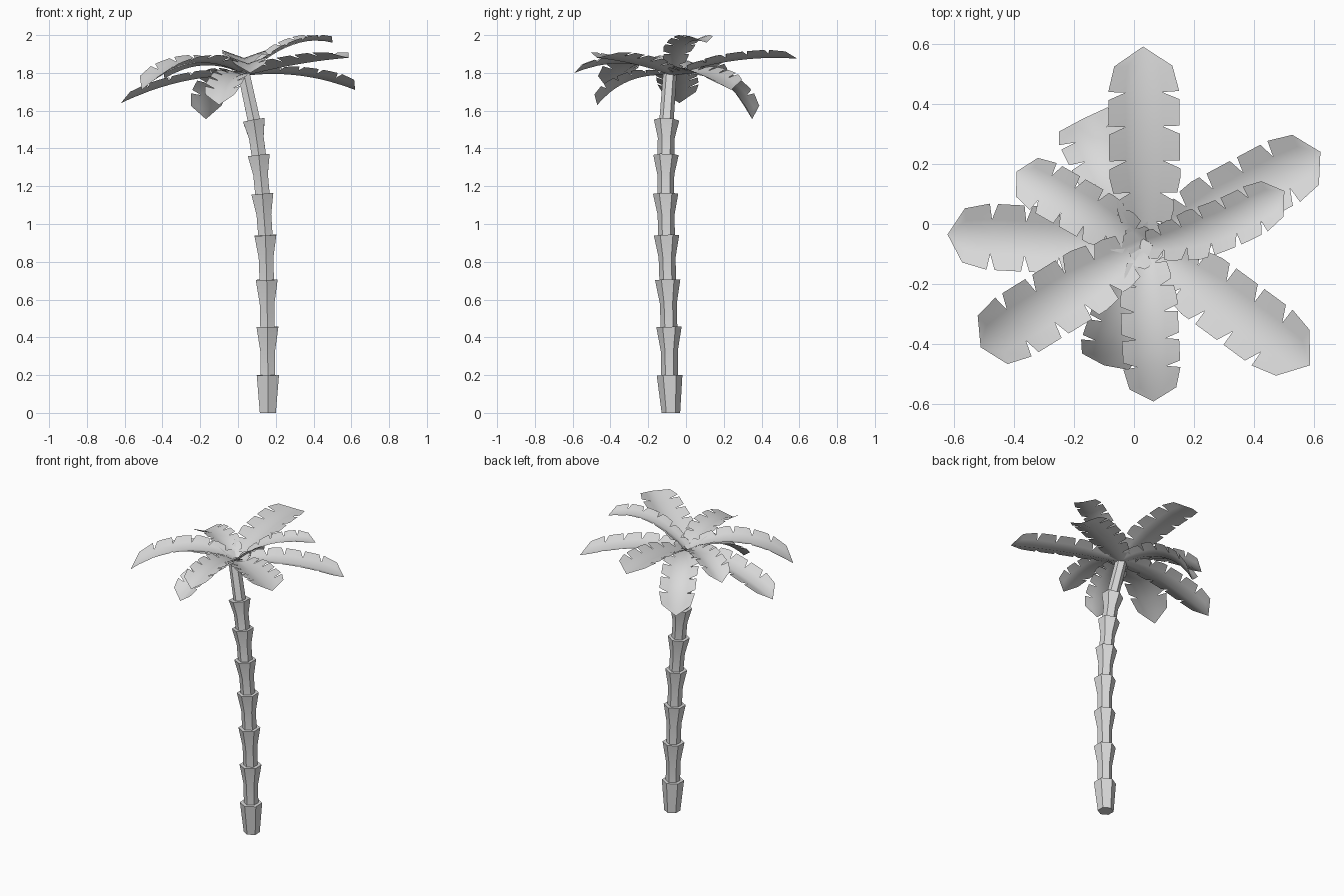
import bpy, bmesh, math
from mathutils import Vector

cube = bpy.data.objects.get("Cube")
if cube:
    bpy.data.objects.remove(cube, do_unlink=True)

grey = bpy.data.materials.new("pale_grey")
grey.use_nodes = True
shade = (0.7, 0.7, 0.7, 1)
grey.diffuse_color = shade
grey.node_tree.nodes["Principled BSDF"].inputs["Base Color"].default_value = shade


def finish(bm, name, angle):
    mesh = bpy.data.meshes.new(name)
    bm.to_mesh(mesh)
    bm.free()
    mesh.materials.append(grey)
    obj = bpy.data.objects.new(name, mesh)
    bpy.context.collection.objects.link(obj)
    bpy.ops.object.select_all(action="DESELECT")
    obj.select_set(True)
    bpy.context.view_layer.objects.active = obj
    bpy.ops.object.shade_smooth_by_angle(angle=math.radians(angle))


# Trunk: stacked six-sided cups that flare upwards along a leaning line
joints = [Vector(p) for p in (
    (.158, -.08, 0), (.158, -.087, .2), (.156, -.09, .455), (.152, -.097, .705),
    (.145, -.103, .94), (.129, -.108, 1.16), (.11, -.106, 1.365),
    (.084, -.103, 1.55), (.03, -.085, 1.8))]


def trunk_cup(number, low, high, tilt_low, tilt_high, radii):
    bm = bmesh.new()
    rings = []
    for k, radius in enumerate(radii):
        f = k / (len(radii) - 1)
        centre = low.lerp(high, f)
        normal = tilt_low.lerp(tilt_high, f).normalized()
        u = Vector((0, 1, 0)).cross(normal).normalized()
        v = normal.cross(u)
        rings.append([bm.verts.new(centre + radius * (
            u * math.sin(i * math.pi / 3) + v * math.cos(i * math.pi / 3))) for i in range(6)])
    for a, b in zip(rings, rings[1:]):
        for i in range(6):
            j = (i + 1) % 6
            bm.faces.new((a[i], a[j], b[j], b[i]))
    bm.faces.new(rings[0])
    bm.faces.new(rings[-1])
    bmesh.ops.recalc_face_normals(bm, faces=bm.faces)
    finish(bm, f"trunk_cup_{number}", 20)


last = len(joints) - 1
tilts = [Vector((0, 0, 1))] + [
    (joints[min(i + 1, last)] - joints[i - 1]).normalized() for i in range(1, last + 1)]
for i in range(last):
    if i == 0:
        radii = (.049, .068)
    elif i == last - 1:
        radii = (.038, .037, .036)
    else:
        radii = (.044, .045, .067)
    trunk_cup(i + 1, joints[i], joints[i + 1], tilts[i], tilts[i + 1], radii)

# Fronds: arched leaves with a sunken midrib, raised edges and wedge cuts
crown = Vector((.04, -.07, 1.785))
cuts = (0, .12, .27, .43, .6, .77)


def frond(name, tip, mid_height, width, bend=0, reach=.5):
    tip = Vector(tip)
    middle = crown.lerp(tip, reach)
    middle.z = mid_height
    across = (tip - crown).cross(Vector((0, 0, 1))).normalized()
    middle += across * bend
    control = 2 * middle - (crown + tip) / 2

    def point(t, offset):
        spine = crown * (1 - t) ** 2 + control * 2 * t * (1 - t) + tip * t * t
        tangent = ((control - crown) * (1 - t) + (tip - control) * t).normalized()
        side = tangent.cross(Vector((0, 0, 1))).normalized()
        up = side.cross(tangent)
        return spine + side * offset + up * abs(offset) * .36

    def half_width(t):
        return width * (.4 + .6 * min(1, t / .4))

    bm = bmesh.new()

    def face(side, corners):
        verts = [bm.verts.new(point(t, side * w)) for t, w in corners]
        bm.faces.new(verts if side > 0 else verts[::-1])

    for side in (-1, 1):
        for a, b in zip(cuts, cuts[1:]):
            wa, wb = half_width(a), half_width(b)
            ia, ib = wa * .52, wb * .52
            m = (a + b) / 2
            im = (ia + ib) / 2
            face(side, ((a, 0), (a, ia), (m, im), (m, 0)))
            face(side, ((m, 0), (m, im), (b, ib), (b, 0)))
            face(side, ((a, ia), (a + .005, (wa + wb) / 2), (m, wb), (m, im)))
            face(side, ((m, im), (m, wb), (b - .035, wb), (b, ib)))
        # Pointed end piece
        e = cuts[-1]
        face(side, ((e, 0), (e, width * .52), (.9, width * .45), (.9, 0)))
        face(side, ((e, width * .52), (e + .005, width), (.9, width * .82), (.9, width * .45)))
        face(side, ((.9, 0), (.9, width * .45), (1, 0)))
        face(side, ((.9, width * .45), (.9, width * .82), (1, 0)))
    bmesh.ops.remove_doubles(bm, verts=bm.verts, dist=.0008)
    finish(bm, name, 45)


frond("frond_back", (.03, .59, 1.875), 1.865, .118)
frond("frond_back_left", (.62, .24, 1.71), 1.785, .115)
frond("frond_left_raised", (.5, .11, 1.96), 1.945, .085, .03)
frond("frond_front_left", (.585, -.47, 1.88), 1.845, .115)
frond("frond_front", (.065, -.59, 1.8), 1.85, .095)
frond("frond_front_low", (-.1, -.47, 1.63), 1.76, .1, 0, .56)
frond("frond_front_right", (-.51, -.41, 1.71), 1.85, .115)
frond("frond_right", (-.62, -.035, 1.64), 1.755, .11)
frond("frond_back_right", (-.39, .175, 1.77), 1.84, .09)
frond("frond_back_low", (-.17, .35, 1.555), 1.755, .11, 0, .6)
